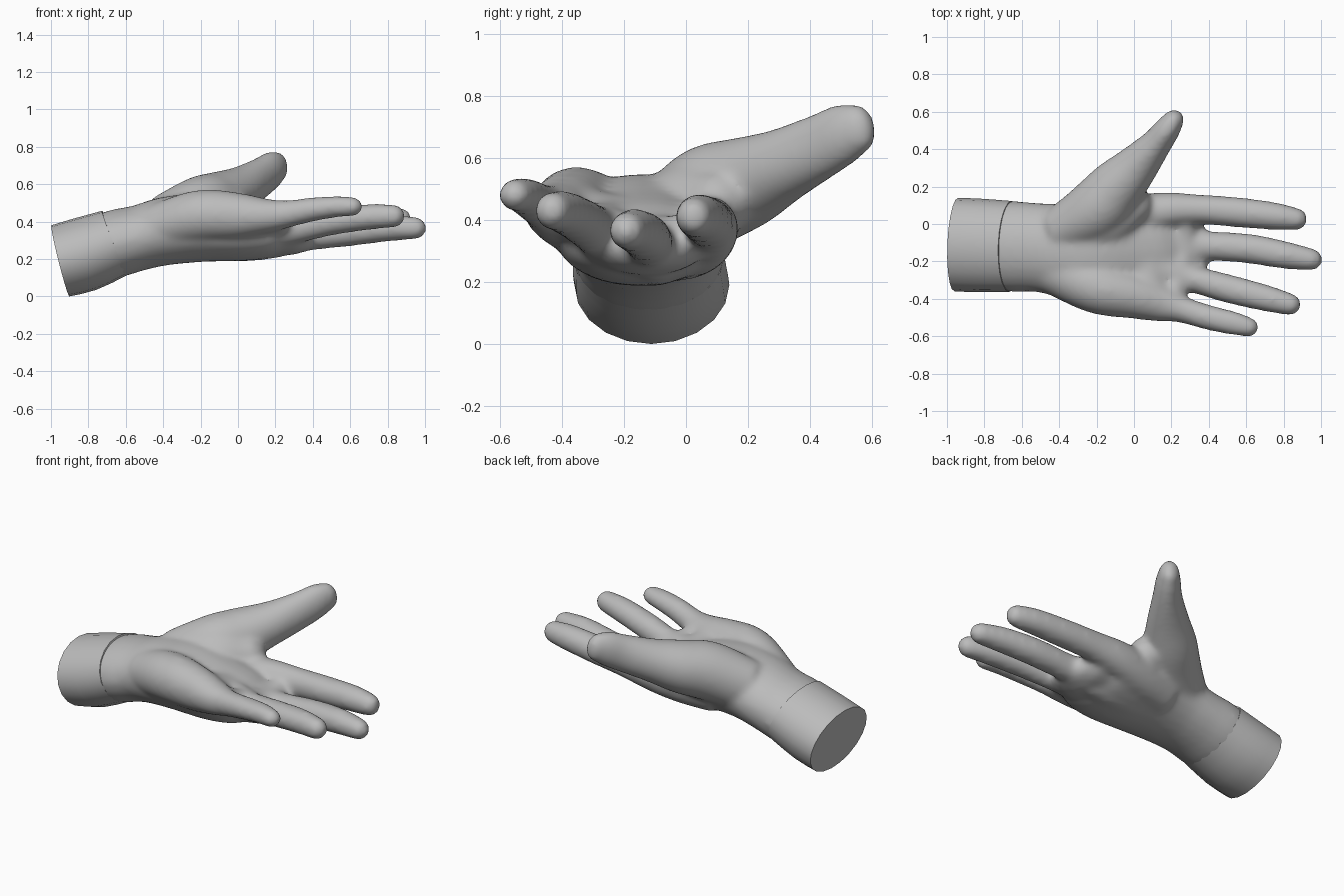
import bpy, bmesh, math
from mathutils import Vector

if "Cube" in bpy.data.objects:
    bpy.data.objects.remove(bpy.data.objects["Cube"])

grey = bpy.data.materials.new("plain grey")
grey.diffuse_color = (0.5, 0.5, 0.5, 1)
grey.use_nodes = True
grey.node_tree.nodes["Principled BSDF"].inputs["Base Color"].default_value = grey.diffuse_color


def smooth_path(points, steps):
    """Catmull-Rom through (x, y, z, half width, half height) points."""
    pts = [Vector(p) for p in points]
    pts = [2 * pts[0] - pts[1]] + pts + [2 * pts[-1] - pts[-2]]
    out = []
    for i in range(1, len(pts) - 2):
        a, b, c, d = pts[i - 1:i + 3]
        for s in range(steps):
            t = s / steps
            out.append(0.5 * (2 * b + (c - a) * t + (2 * a - 5 * b + 4 * c - d) * t ** 2
                              + (3 * b - a - 3 * c + d) * t ** 3))
    return out + [pts[-2]]


def tube(bm, points, sides=24, steps=4, round_tip=True):
    """Loft elliptical rings along a path, with a flat start and a round or flat end."""
    path = smooth_path(points, steps)
    rings = []

    def ring(centre, tangent, w, h):
        side = tangent.cross(Vector((0, 0, 1))).normalized()
        up = side.cross(tangent)
        rings.append([bm.verts.new(centre + side * w * math.cos(a) + up * h * math.sin(a))
                      for a in (2 * math.pi * k / sides for k in range(sides))])

    for i, p in enumerate(path):
        t = path[min(i + 1, len(path) - 1)] - path[max(i - 1, 0)]
        t = Vector(t[:3]).normalized()
        ring(Vector(p[:3]), t, p[3], p[4])
    if round_tip:
        end = path[-1]
        for deg in (25, 50, 75):
            c, s = math.cos(math.radians(deg)), math.sin(math.radians(deg))
            ring(Vector(end[:3]) + t * end[3] * s, t, end[3] * c, end[4] * c)
    for r, q in zip(rings, rings[1:]):
        for k in range(sides):
            n = (k + 1) % sides
            bm.faces.new((r[k], r[n], q[n], q[k]))
    bm.faces.new(rings[0][::-1])
    bm.faces.new(rings[-1])


def make_object(name, tubes, **options):
    bm = bmesh.new()
    for points in tubes:
        tube(bm, points, **options)
    bmesh.ops.recalc_face_normals(bm, faces=bm.faces)
    mesh = bpy.data.meshes.new(name)
    bm.to_mesh(mesh)
    bm.free()
    obj = bpy.data.objects.new(name, mesh)
    bpy.context.collection.objects.link(obj)
    bpy.ops.object.select_all(action='DESELECT')
    obj.select_set(True)
    bpy.context.view_layer.objects.active = obj
    return obj


# wrist running into the middle of the palm
palm = [(-.86, -.115, .215, .22, .165), (-.66, -.12, .28, .242, .181), (-.52, -.125, .315, .238, .175),
        (-.38, -.14, .35, .25, .183), (-.2, -.15, .365, .27, .182), (0, -.15, .342, .27, .156),
        (.14, -.14, .328, .25, .13), (.22, -.13, .32, .2, .1)]

# flesh across the palm and the webs between the fingers
palm_pad = [(.04, -.39, .425, .15, .1), (.05, -.25, .362, .15, .125),
            (.05, -.1, .335, .15, .135), (.03, .0, .345, .14, .12)]
finger_web = [(.19, -.43, .43, .07, .07), (.235, -.27, .37, .075, .075),
              (.27, -.1, .335, .07, .075), (.27, .07, .37, .065, .07)]

# each finger starts as its bone inside the palm
little_finger = [(-.42, -.24, .37, .14, .13), (-.2, -.34, .43, .14, .14), (0, -.385, .43, .122, .125),
                 (.15, -.425, .43, .1, .095), (.26, -.458, .44, .072, .075), (.4, -.5, .465, .068, .065),
                 (.53, -.53, .48, .064, .058), (.615, -.552, .48, .054, .053)]
ring_finger = [(-.2, -.22, .36, .14, .14), (0, -.24, .36, .12, .13), (.15, -.255, .355, .1, .11),
               (.3, -.29, .365, .074, .085), (.5, -.345, .4, .077, .074), (.7, -.395, .425, .072, .07),
               (.835, -.43, .43, .06, .063)]
middle_finger = [(-.2, -.1, .34, .14, .14), (0, -.1, .32, .12, .135), (.18, -.105, .31, .1, .11),
                 (.35, -.115, .32, .079, .08), (.6, -.13, .345, .08, .077), (.8, -.165, .365, .075, .072),
                 (.95, -.19, .365, .06, .061)]
index_finger = [(-.2, 0, .345, .12, .14), (0, .035, .35, .12, .125), (.17, .072, .37, .098, .108),
                (.35, .077, .385, .081, .087), (.55, .063, .398, .081, .08), (.75, .042, .41, .075, .074),
                (.87, .026, .41, .06, .065)]
thumb = [(-.4, -.04, .39, .13, .15), (-.21, .07, .475, .165, .165), (-.1, .19, .52, .152, .15),
         (.015, .31, .575, .118, .122), (.12, .43, .635, .083, .108), (.18, .51, .678, .07, .1),
         (.213, .557, .695, .057, .084)]
# ball of the thumb, spreading towards the index finger
thumb_ball = [(-.3, -.06, .4, .14, .15), (-.14, .02, .435, .15, .15), (-.01, .1, .45, .11, .11)]

# blend wrist, palm and digits into one skin
hand = make_object("hand", [palm, palm_pad, finger_web, little_finger, ring_finger,
                            middle_finger, index_finger, thumb, thumb_ball])
remesh = hand.modifiers.new("skin", 'REMESH')
remesh.mode = 'VOXEL'
remesh.voxel_size = 0.015
soften = hand.modifiers.new("soften", 'SMOOTH')
soften.factor = 0.5
soften.iterations = 18
for name in ("skin", "soften"):
    bpy.ops.object.modifier_apply(modifier=name)
hand.data.materials.clear()
hand.data.materials.append(grey)
bpy.ops.object.shade_smooth()

# slanted cuff around the wrist
cuff = make_object("wrist_cuff", [[(-.95, -.11, .19, .25, .196), (-.82, -.115, .225, .25, .2),
                                   (-.66, -.12, .285, .243, .185)]],
                   sides=20, steps=2, round_tip=False)
cuff.data.materials.append(grey)
bpy.ops.object.shade_smooth_by_angle(angle=math.radians(35))
